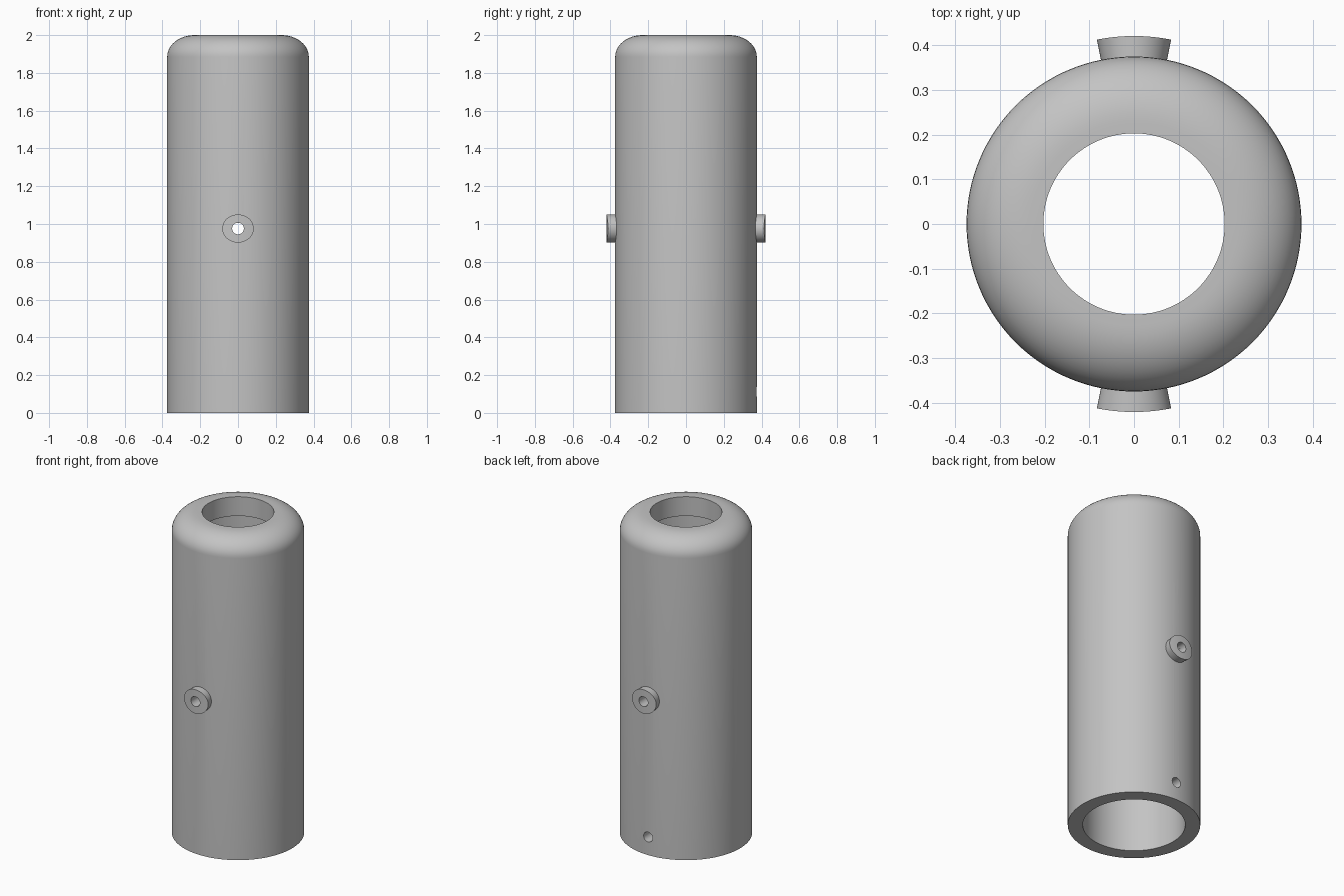
import bpy, bmesh, math
from mathutils import Matrix, Vector

if "Cube" in bpy.data.objects:
    bpy.data.objects.remove(bpy.data.objects["Cube"])

grey = bpy.data.materials.new("plain_grey")
grey.diffuse_color = (0.55, 0.55, 0.55, 1)
grey.use_nodes = True
grey.node_tree.nodes["Principled BSDF"].inputs["Base Color"].default_value = grey.diffuse_color

R, R_BORE, R_TOP = 0.375, 0.29, 0.203   # outside, lower bore, top opening
BOSS_Z, BOSS_R, BOSS_OUT, HOLE_R = 0.976, 0.0745, 0.421, 0.031


def make_object(name, bm):
    bmesh.ops.recalc_face_normals(bm, faces=bm.faces)
    mesh = bpy.data.meshes.new(name)
    bm.to_mesh(mesh)
    bm.free()
    mesh.materials.append(grey)
    obj = bpy.data.objects.new(name, mesh)
    bpy.context.collection.objects.link(obj)
    return obj


def select_only(obj):
    bpy.ops.object.select_all(action='DESELECT')
    obj.select_set(True)
    bpy.context.view_layer.objects.active = obj


def smooth(obj):
    select_only(obj)
    bpy.ops.object.shade_smooth_by_angle(angle=math.radians(30))


def loft(rings, closed=False):
    """Skin a list of equally long vertex loops."""
    bm = bmesh.new()
    loops = [[bm.verts.new(p) for p in ring] for ring in rings]
    pairs = list(zip(loops, loops[1:]))
    if closed:
        pairs.append((loops[-1], loops[0]))
    for a, b in pairs:
        for i in range(len(a)):
            j = (i + 1) % len(a)
            bm.faces.new((a[i], a[j], b[j], b[i]))
    return bm


# hollow body: revolved profile with rounded shoulder and inner lip
profile = [(R_BORE, 0), (R, 0)]
for k in range(13):
    t = k / 12 * math.pi / 2
    profile.append((R - 0.145 + 0.145 * math.cos(t), 1.885 + 0.115 * math.sin(t)))
profile += [(R_TOP, 2.0), (R_TOP, 1.88), (R_BORE, 1.88)]
N = 128
body = make_object("hollow_body", loft(
    [[(r * math.cos(2 * math.pi * i / N), r * math.sin(2 * math.pi * i / N), z)
      for i in range(N)] for r, z in profile], closed=True))


# drilled holes: one through both bosses, one low in the back wall
def drill(z, y0, y1):
    bm = bmesh.new()
    bmesh.ops.create_cone(
        bm, cap_ends=True, segments=32, radius1=HOLE_R, radius2=HOLE_R, depth=y1 - y0,
        matrix=Matrix.Translation((0, (y0 + y1) / 2, z)) @ Matrix.Rotation(math.pi / 2, 4, 'X'))
    cutter = make_object("hole_cutter", bm)
    cutter.hide_render = True
    mod = body.modifiers.new("drill", 'BOOLEAN')
    mod.operation, mod.solver, mod.object = 'DIFFERENCE', 'EXACT', cutter
    select_only(body)
    bpy.ops.object.modifier_apply(modifier=mod.name)
    bpy.data.objects.remove(cutter)


drill(BOSS_Z, -0.6, 0.6)
drill(0.113, 0.1, 0.6)
smooth(body)


# bosses: circular pads wrapped round the body, with radial sides
def boss(name, side):
    M = 64

    def wrapped(rad, r):
        ring = []
        for i in range(M):
            t = 2 * math.pi * i / M
            a = rad * math.cos(t) / R
            ring.append((r * math.sin(a), side * r * math.cos(a), BOSS_Z + rad * math.sin(t)))
        return ring

    def bore(r):
        ring = []
        for i in range(M):
            t = 2 * math.pi * i / M
            x = HOLE_R * math.cos(t)
            ring.append((x, side * math.sqrt(r * r - x * x), BOSS_Z + HOLE_R * math.sin(t)))
        return ring

    rings = [wrapped(BOSS_R, R - 0.003), wrapped(BOSS_R, BOSS_OUT),
             wrapped(0.06, BOSS_OUT), wrapped(0.045, BOSS_OUT),
             bore(BOSS_OUT), bore(R - 0.003)]
    smooth(make_object(name, loft(rings, closed=True)))


boss("front_boss", -1)
boss("back_boss", 1)
